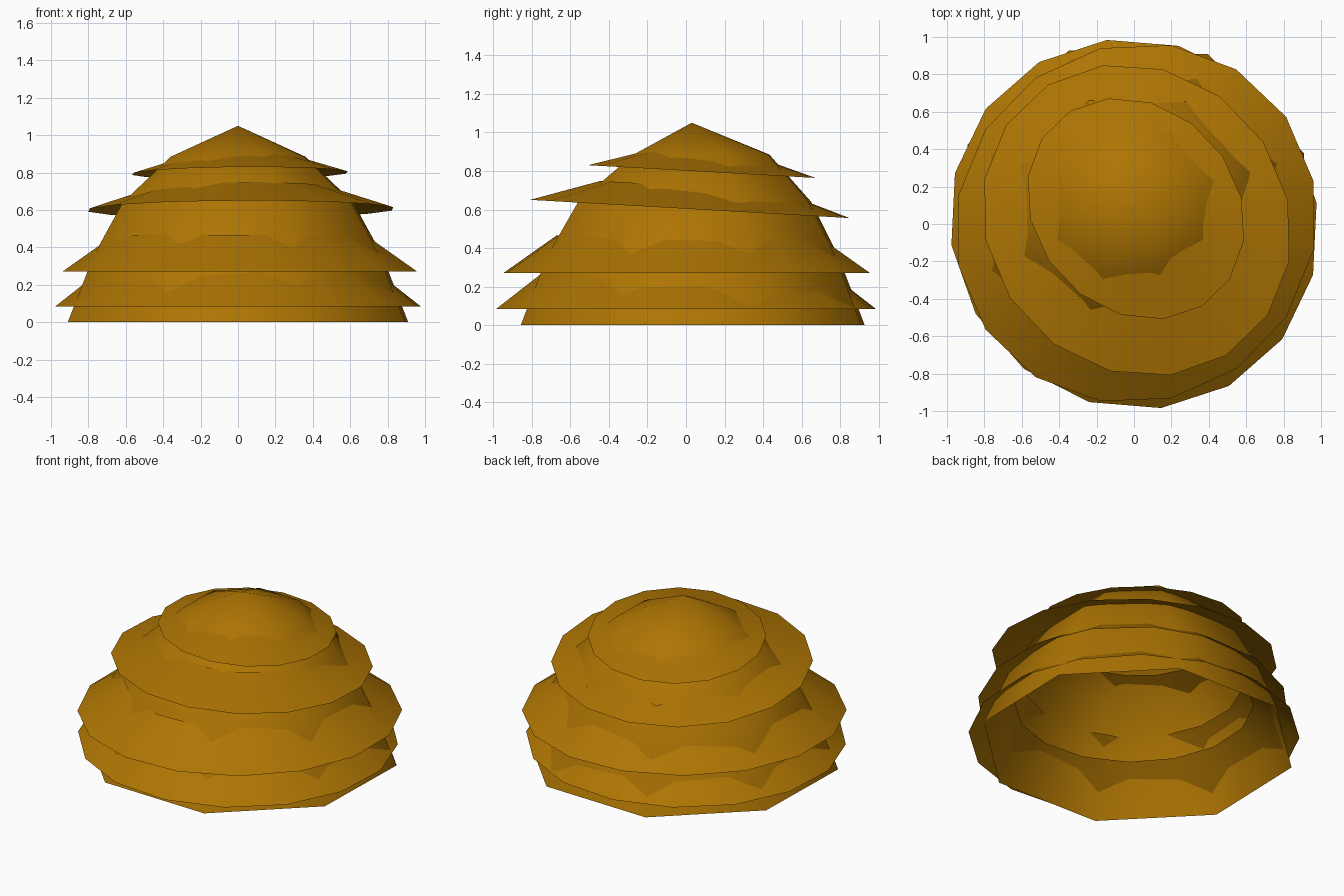
import bpy, bmesh, math

if "Cube" in bpy.data.objects:
    bpy.data.objects.remove(bpy.data.objects["Cube"])

straw = bpy.data.materials.new("golden straw")
straw.diffuse_color = (0.42, 0.177, 0.001, 1)
straw.use_nodes = True
straw.node_tree.nodes["Principled BSDF"].inputs["Base Color"].default_value = straw.diffuse_color


def shell(name, rings, sides, turn, centre=(0, 0), stretch=(1, 1), axis=0.0, tilt=0.0, apex=None):
    """Open, single-walled shell lofted through (radius, z, y shift) rings.
    stretch scales along the axis direction (degrees) and across it."""
    bm = bmesh.new()
    ax = math.radians(axis)
    loops = []
    for r, z, shift in rings:
        loop = []
        for i in range(sides):
            a = math.radians(turn) + 2 * math.pi * i / sides - ax
            u, v = r * stretch[0] * math.cos(a), r * stretch[1] * math.sin(a)
            x = u * math.cos(ax) - v * math.sin(ax)
            y = u * math.sin(ax) + v * math.cos(ax)
            loop.append(bm.verts.new((centre[0] + x, centre[1] + shift + y, z + tilt * y)))
        loops.append(loop)
    for low, high in zip(loops, loops[1:]):
        for i in range(sides):
            j = (i + 1) % sides
            bm.faces.new((low[i], low[j], high[j], high[i]))
    if apex:
        tip = bm.verts.new(apex)
        top = loops[-1]
        for i in range(sides):
            bm.faces.new((top[i], top[(i + 1) % sides], tip))
    for f in bm.faces:
        f.smooth = True
    mesh = bpy.data.meshes.new(name)
    bm.to_mesh(mesh)
    bm.free()
    mesh.materials.append(straw)
    ob = bpy.data.objects.new(name, mesh)
    bpy.context.collection.objects.link(ob)
    return ob


# Eight-sided heap body, open underneath, its crown leaning back a little
shell("heap_body", [(0.975, 0, 0), (0.825, 0.36, 0), (0.66, 0.64, 0.01), (0.385, 0.885, 0.045)],
      8, 21, centre=(0, 0.035), stretch=(1, 0.98), apex=(0, 0.03, 1.05))

# Overlapping straw skirts, slightly oval, the upper two tipping towards the back
shell("bottom_skirt", [(1, 0.085, 0), (0.72, 0.30, 0)], 16, 7.5,
      stretch=(0.972, 1.005), axis=42)
shell("lower_skirt", [(1, 0.27, 0), (0.71, 0.465, 0)], 16, 12.5,
      centre=(0.01, 0.004), stretch=(0.985, 0.945), axis=42)
shell("upper_skirt", [(1, 0.603, 0), (0.56, 0.722, 0)], 16, 10,
      centre=(0.015, 0.02), stretch=(0.793, 0.868), axis=42, tilt=-0.057)
shell("top_skirt", [(1, 0.797, 0), (0.46, 0.893, 0)], 16, 10,
      centre=(0.01, 0.082), stretch=(0.54, 0.632), axis=42, tilt=-0.056)
